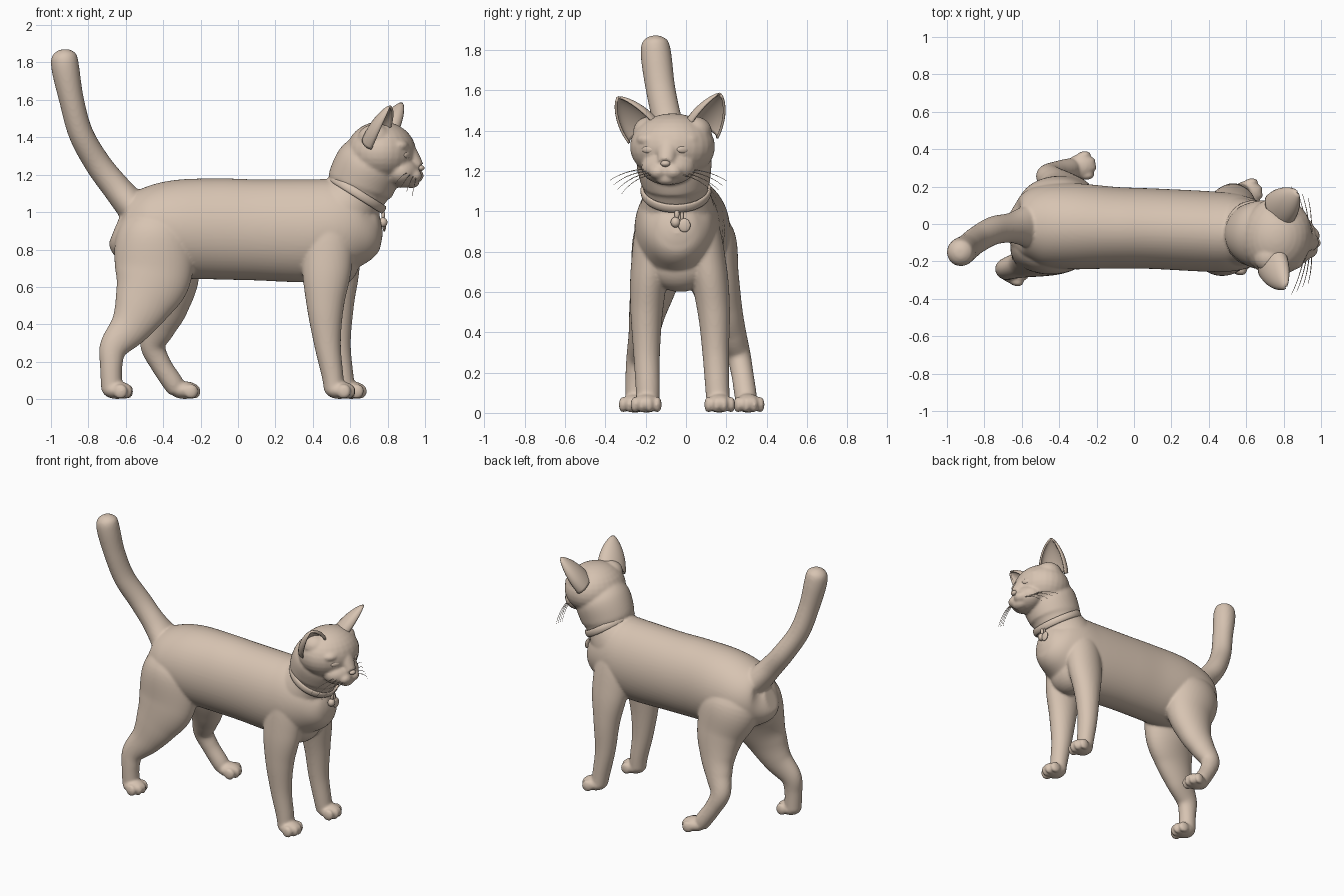
import bpy, bmesh, math
from mathutils import Vector, Matrix

if "Cube" in bpy.data.objects:
    bpy.data.objects.remove(bpy.data.objects["Cube"])

fur = bpy.data.materials.new("warm tan")
fur.diffuse_color = (0.68, 0.55, 0.445, 1)
fur.use_nodes = True
fur.node_tree.nodes["Principled BSDF"].inputs["Base Color"].default_value = fur.diffuse_color


def finish(name, bm, mods=()):
    """Turn a bmesh into a smooth object, baking the given modifiers."""
    bmesh.ops.recalc_face_normals(bm, faces=bm.faces)
    me = bpy.data.meshes.new(name)
    bm.to_mesh(me)
    bm.free()
    ob = bpy.data.objects.new(name, me)
    bpy.context.collection.objects.link(ob)
    for kind, props in mods:
        m = ob.modifiers.new(kind.title(), kind)
        for k, v in props.items():
            setattr(m, k, v)
    if mods:
        dg = bpy.context.evaluated_depsgraph_get()
        baked = bpy.data.meshes.new_from_object(ob.evaluated_get(dg))
        ob.modifiers.clear()
        ob.data = baked
    ob.data.materials.clear()
    ob.data.materials.append(fur)
    for p in ob.data.polygons:
        p.use_smooth = True
    return ob


def catmull(pts, steps):
    """Smooth interpolation through tuples of any length."""
    p = [pts[0]] + list(pts) + [pts[-1]]
    out = []
    for i in range(1, len(p) - 2):
        for s in range(steps):
            t = s / steps
            out.append([0.5 * (2 * b + (c - a) * t + (2 * a - 5 * b + 4 * c - d) * t * t
                               + (3 * b - a - 3 * c + d) * t ** 3)
                        for a, b, c, d in zip(p[i - 1], p[i], p[i + 1], p[i + 2])])
    return out + [list(pts[-1])]


def loft(bm, pts, n=64, steps=8):
    """Tube through (x, y, z, side radius, other radius)."""
    path = catmull(pts, steps)
    rings = []
    for i, q in enumerate(path):
        c = Vector(q[:3])
        t = (Vector(path[min(i + 1, len(path) - 1)][:3]) - Vector(path[max(i - 1, 0)][:3])).normalized()
        s = Vector((0, 1, 0))
        s = (s - t * s.dot(t)).normalized()
        u = t.cross(s)
        rings.append([bm.verts.new(c + s * q[3] * math.cos(a) + u * q[4] * math.sin(a))
                      for a in (2 * math.pi * k / n for k in range(n))])
    bm.faces.new(rings[0][::-1])
    bm.faces.new(rings[-1])
    for a, b in zip(rings, rings[1:]):
        for k in range(n):
            bm.faces.new((a[k], a[(k + 1) % n], b[(k + 1) % n], b[k]))


def blob(bm, c, r, yaw=0):
    m = Matrix.Translation(c) @ Matrix.Rotation(math.radians(yaw), 4, 'Z') @ Matrix.Diagonal((*r, 1))
    bmesh.ops.create_uvsphere(bm, u_segments=28, v_segments=16, radius=1, matrix=m)


def paw(bm, x, y, yaw):
    """Foot pad with four toes."""
    blob(bm, (x, y, 0.048), (0.082, 0.066, 0.047), yaw)
    rot = Matrix.Rotation(math.radians(yaw), 3, 'Z')
    for off, fwd in ((-0.056, 0.026), (-0.019, 0.046), (0.019, 0.046), (0.056, 0.026)):
        p = Vector((x, y, 0.041)) + rot @ Vector((fwd, off, 0))
        blob(bm, p, (0.038, 0.021, 0.040), yaw)


# Torso, neck, tail and legs, fused into one skin
bm = bmesh.new()
loft(bm, [(-.655, -.02, .92, .05, .07), (-.61, -.02, .905, .15, .165), (-.5, -.01, .905, .215, .225),
          (-.33, -.012, .91, .23, .262), (-.1, -.02, .91, .218, .27), (.1, -.025, .905, .215, .27),
          (.4, -.04, .90, .215, .275), (.55, -.045, .915, .205, .26), (.67, -.045, .92, .165, .19),
          (.74, -.045, .935, .1, .11), (.765, -.045, .94, .04, .05)])
loft(bm, [(.5, -.04, .92, .2, .2), (.58, -.045, 1.03, .18, .18), (.635, -.05, 1.105, .158, .158),
          (.655, -.052, 1.15, .172, .18), (.70, -.06, 1.25, .185, .18), (.74, -.065, 1.32, .15, .15)])
loft(bm, [(-.54, -.01, 1.0, .13, .09), (-.65, -.02, 1.13, .082, .076), (-.75, -.035, 1.26, .076, .07),
          (-.84, -.085, 1.42, .073, .066), (-.89, -.125, 1.6, .073, .066), (-.923, -.148, 1.77, .076, .074),
          (-.928, -.152, 1.84, .064, .064), (-.93, -.153, 1.87, .025, .025)])
loft(bm, [(.49, -.10, 1.03, .06, .06), (.49, -.135, .92, .11, .13), (.475, -.18, .7, .095, .132),
          (.467, -.195, .5, .08, .1), (.478, -.195, .3, .066, .072), (.505, -.19, .13, .06, .058),
          (.515, -.19, .05, .058, .055)])
loft(bm, [(.51, .01, 1.03, .06, .06), (.515, .05, .92, .11, .13), (.525, .11, .7, .095, .125),
          (.53, .138, .5, .08, .09), (.535, .147, .3, .066, .068), (.56, .155, .13, .06, .057),
          (.575, .16, .05, .058, .055)])
loft(bm, [(-.42, -.05, 1.05, .06, .08), (-.44, -.10, .88, .155, .205), (-.455, -.155, .66, .12, .205),
          (-.51, -.19, .51, .092, .155), (-.575, -.21, .39, .075, .11), (-.663, -.235, .28, .06, .077),
          (-.678, -.245, .18, .055, .06), (-.675, -.245, .05, .055, .056)])
loft(bm, [(-.42, .03, 1.05, .06, .08), (-.42, .085, .87, .155, .205), (-.375, .14, .66, .125, .17),
          (-.385, .187, .5, .095, .122), (-.42, .225, .39, .075, .09), (-.455, .26, .29, .06, .068),
          (-.415, .28, .19, .055, .056), (-.35, .295, .09, .055, .055), (-.325, .3, .05, .05, .05)])
# Breast fill between the front legs
blob(bm, (.52, -.03, .74), (.13, .17, .14))
for x, y, yaw in ((.545, -.195, -5), (.605, .165, 5), (-.645, -.252, -10), (-.285, .308, 10)):
    paw(bm, x, y, yaw)

# Head: skull, muzzle, bridge, cheeks and chin
blob(bm, (.765, -.067, 1.32), (.187, .212, .165), -8)
blob(bm, (.875, -.088, 1.215), (.1, .135, .085), -8)
loft(bm, [(.84, -.078, 1.39, .09, .065), (.91, -.09, 1.315, .06, .05), (.965, -.1, 1.24, .038, .032)])
for s in (-1, 1):
    blob(bm, (.942 + .005 * s, -.1 + .036 * s, 1.195), (.046, .048, .038), -8)
    blob(bm, (.868 + .012 * s, -.087 + .1 * s, 1.355), (.055, .06, .035), -8 + 25 * s)
    blob(bm, (.76 + .03 * s, -.067 + .11 * s, 1.395), (.09, .085, .075), -8)
blob(bm, (.925, -.097, 1.16), (.045, .055, .032), -8)
cat = finish("cat_body", bm, [("REMESH", dict(mode='VOXEL', voxel_size=0.009)),
                              ("SMOOTH", dict(factor=0.5, iterations=5))])

# Nose
bm = bmesh.new()
blob(bm, (.976, -.102, 1.236), (.021, .024, .016), -8)
finish("nose", bm)

# Eyes, snapped to the face
for name, y, yaw in (("near_eye", -.192, -30), ("far_eye", -.012, 22)):
    hit, loc, nor, _ = cat.ray_cast(Vector((1.3, y, 1.305)), Vector((-1, 0, 0)))
    bm = bmesh.new()
    blob(bm, loc - nor * .006, (.011, .034, .018), yaw)
    finish(name, bm)


# Ears: open cups facing forward and outward
def ear(name, base, tip, side):
    base, tip = Vector(base), Vector(tip)
    axis = (tip - base).normalized()
    face = Vector((.85, .5 * side, 0))
    face = (face - axis * face.dot(axis)).normalized()
    across = axis.cross(face)
    bm = bmesh.new()
    rows, cols = 16, 18
    grid = []
    for i in range(rows + 1):
        u = i / rows
        r = .094 * (1 - u ** 2) ** 0.8 + .004
        c = base.lerp(tip, u)
        grid.append([bm.verts.new(c + across * r * math.cos(a) - face * r * .6 * math.sin(a))
                     for a in (math.radians(-25 + 230 * k / cols) for k in range(cols + 1))])
    for a, b in zip(grid, grid[1:]):
        for k in range(cols):
            bm.faces.new((a[k], a[k + 1], b[k + 1], b[k]))
    return finish(name, bm, [("SOLIDIFY", dict(thickness=.012, offset=0))])


ear("near_ear", (.735, -.205, 1.385), (.812, -.337, 1.562), -1)
ear("far_ear", (.77, .07, 1.39), (.874, .168, 1.58), 1)

# Collar band tilted around the neck
bm = bmesh.new()
tilt = Matrix.Translation((.638, -.05, 1.10)) @ Matrix.Rotation(math.radians(32), 4, 'Y')
N, M = 64, 10
rings = [[bm.verts.new(tilt @ Vector(((.164 + .01 * math.cos(b)) * math.cos(a),
                                      (.166 + .01 * math.cos(b)) * math.sin(a), .024 * math.sin(b))))
          for b in (2 * math.pi * j / M for j in range(M))]
         for a in (2 * math.pi * i / N for i in range(N))]
for i in range(N):
    p, q = rings[i], rings[(i + 1) % N]
    for j in range(M):
        bm.faces.new((p[j], p[(j + 1) % M], q[(j + 1) % M], q[j]))
finish("collar", bm)

# Bell and disc tag hanging from the collar
bm = bmesh.new()
blob(bm, (.775, -.052, .945), (.024, .024, .026))
blob(bm, (.776, -.045, .985), (.01, .012, .025))
finish("bell", bm)
bm = bmesh.new()
blob(bm, (.782, -.008, .93), (.01, .03, .034))
blob(bm, (.776, -.02, .975), (.007, .008, .025))
finish("tag", bm)

# Whiskers: thin square strands curving out and down
for s, label in ((-1, "near"), (1, "far")):
    for k in range(4):
        bm = bmesh.new()
        root = Vector((.95 - .012 * k, -.1 + .055 * s, 1.185 + .008 * k))
        end = Vector((.93 - .03 * k, -.09 + (.23 + .02 * k) * s, 1.085 + .022 * k))
        mid = (root + end) / 2 + Vector((.01, .02 * s, .035))
        pts = [root.lerp(mid, t).lerp(mid.lerp(end, t), t) for t in (i / 8 for i in range(9))]
        prev = None
        for i, p in enumerate(pts):
            r = .003 * (1 - .08 * i)
            cur = [bm.verts.new(p + Vector((dx * r, 0, dz * r))) for dx, dz in ((1, 0), (0, 1), (-1, 0), (0, -1))]
            if prev:
                for j in range(4):
                    bm.faces.new((prev[j], prev[(j + 1) % 4], cur[(j + 1) % 4], cur[j]))
            prev = cur
        finish(f"{label}_whisker_{k + 1}", bm)
